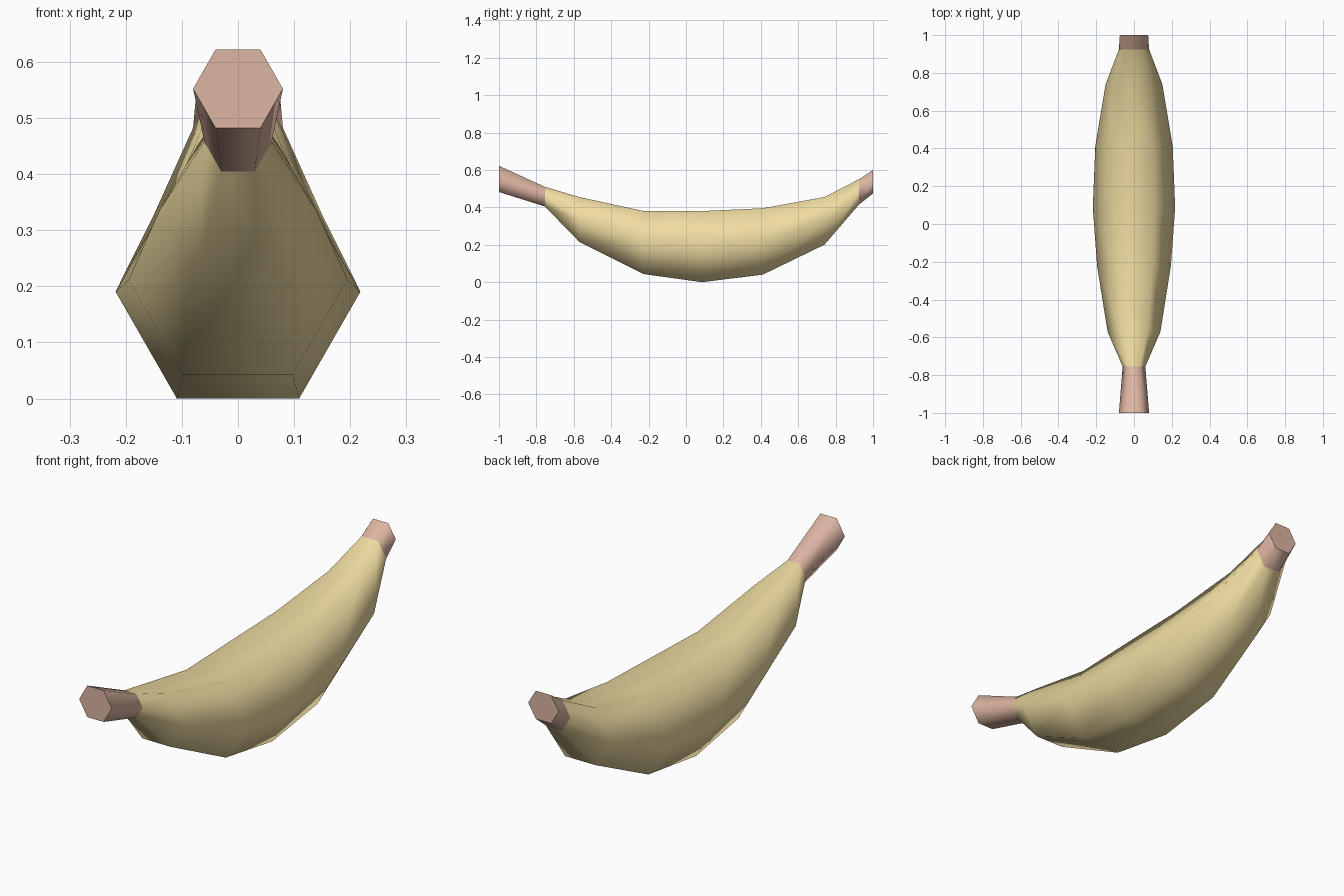
import bpy, bmesh, math

if "Cube" in bpy.data.objects:
    bpy.data.objects.remove(bpy.data.objects["Cube"])


def material(name, rgb):
    m = bpy.data.materials.new(name)
    m.diffuse_color = (*rgb, 1)
    m.use_nodes = True
    m.node_tree.nodes["Principled BSDF"].inputs["Base Color"].default_value = m.diffuse_color
    return m


def hex_tube(name, rings, mat, cap_first=False, cap_last=False):
    """Loft hexagons; each ring is (y, bottom z, top z, half width)."""
    bm = bmesh.new()
    loops = []
    for y, z0, z1, w in rings:
        loop = []
        for i in range(6):
            a = math.radians(60 * i)
            z = (z0 + z1) / 2 + (z1 - z0) / 2 * math.sin(a) / math.sin(math.pi / 3)
            loop.append(bm.verts.new((w * math.cos(a), y, z)))
        loops.append(loop)
    for a, b in zip(loops, loops[1:]):
        for i in range(6):
            j = (i + 1) % 6
            bm.faces.new((a[i], b[i], b[j], a[j])).smooth = True
    # Flat end caps
    if cap_first:
        bm.faces.new(loops[0])
    if cap_last:
        bm.faces.new(loops[-1][::-1])
    me = bpy.data.meshes.new(name)
    bm.to_mesh(me)
    bm.free()
    me.materials.append(mat)
    ob = bpy.data.objects.new(name, me)
    bpy.context.collection.objects.link(ob)
    return ob


yellow = material("peel_yellow", (0.87, 0.72, 0.36))
brown = material("stem_brown", (0.72, 0.46, 0.36))

stem_joint = (-0.755, 0.405, 0.51, 0.06)
tip_joint = (0.925, 0.415, 0.55, 0.08)

# Curved fruit body
hex_tube("fruit_body", [
    stem_joint,
    (-0.57, 0.215, 0.455, 0.14),
    (-0.225, 0.043, 0.38, 0.195),
    (0.085, 0.0, 0.38, 0.218),
    (0.41, 0.04, 0.395, 0.205),
    (0.74, 0.2, 0.455, 0.15),
    tip_joint,
], yellow)

# Long stem at the front, short tip at the back
hex_tube("stem", [(-1.0, 0.482, 0.622, 0.08), stem_joint], brown, cap_first=True)
hex_tube("tip", [tip_joint, (1.0, 0.475, 0.6, 0.075)], brown, cap_last=True)
